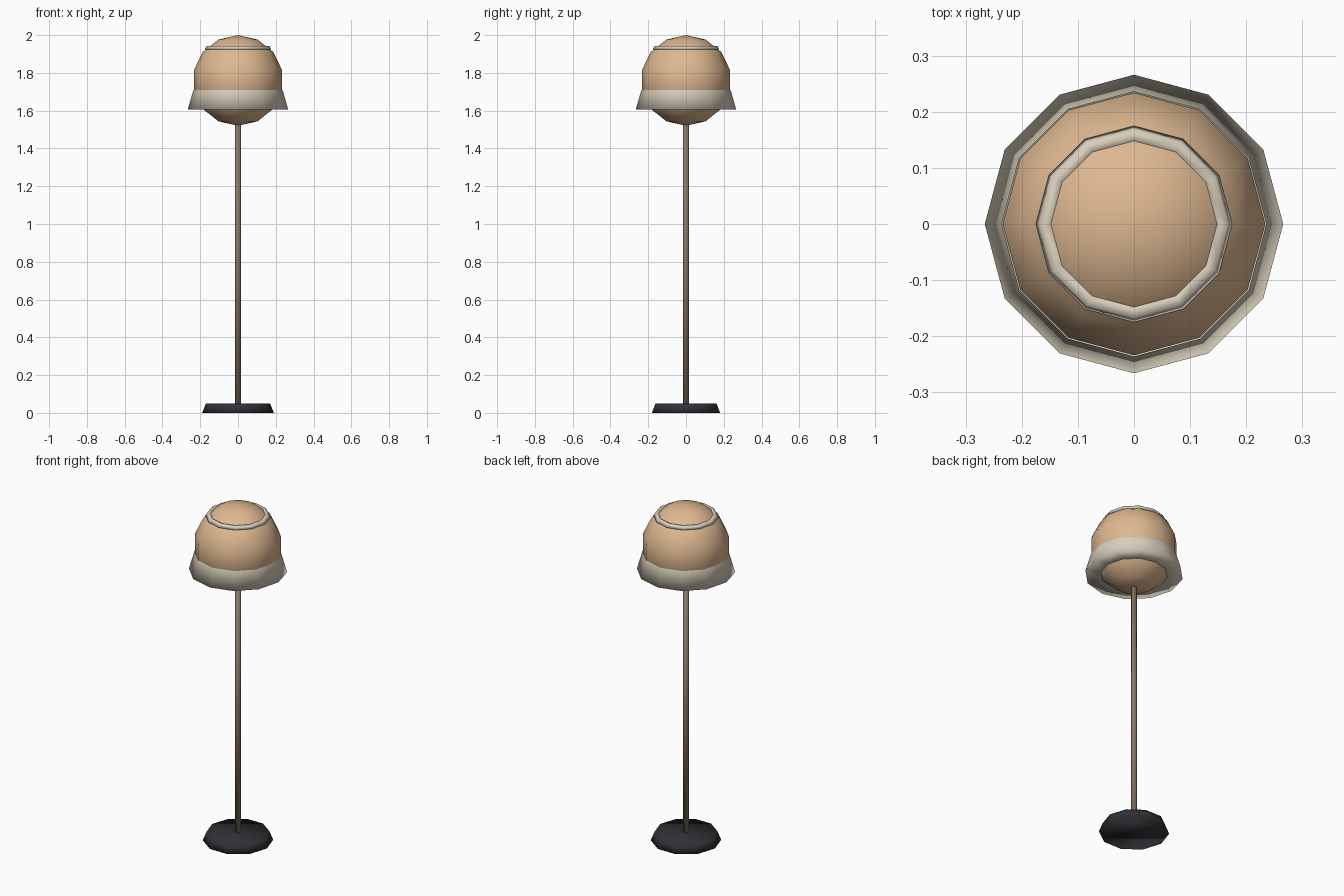
import bpy, bmesh
from math import sin, cos, pi

cube = bpy.data.objects.get("Cube")
if cube:
    bpy.data.objects.remove(cube)


def material(name, rgb):
    m = bpy.data.materials.new(name)
    m.use_nodes = True
    m.diffuse_color = (*rgb, 1)
    m.node_tree.nodes["Principled BSDF"].inputs["Base Color"].default_value = (*rgb, 1)
    return m


def lathe(name, profile, sides, mat, closed=False, caps=False):
    """Spin (radius, height) points, listed bottom to top, around z."""
    bm = bmesh.new()
    rings = [[bm.verts.new((r * cos(2 * pi * i / sides), r * sin(2 * pi * i / sides), z))
              for i in range(sides)] for r, z in profile]
    pairs = list(zip(rings, rings[1:]))
    if closed:
        pairs.append((rings[-1], rings[0]))
    for low, high in pairs:
        for i in range(sides):
            j = (i + 1) % sides
            bm.faces.new((low[i], low[j], high[j], high[i]))
    if caps:
        bm.faces.new(rings[0][::-1])
        bm.faces.new(rings[-1])
    # Collapse rings of zero radius into single poles
    bmesh.ops.remove_doubles(bm, verts=bm.verts, dist=0.0001)
    for f in bm.faces:
        f.smooth = True
    mesh = bpy.data.meshes.new(name)
    bm.to_mesh(mesh)
    bm.free()
    mesh.materials.append(mat)
    obj = bpy.data.objects.new(name, mesh)
    bpy.context.collection.objects.link(obj)
    return obj


peach = material("peach glass", (0.73, 0.48, 0.28))
cream = material("cream trim", (0.68, 0.62, 0.50))
bronze = material("bronze pole", (0.25, 0.19, 0.13))
black = material("black base", (0.03, 0.03, 0.036))

# Foot and pole
lathe("base", [(0.19, 0), (0.17, 0.05)], 10, black, caps=True)
lathe("pole", [(0.016, 0.03), (0.016, 1.55)], 8, bronze, caps=True)

# Faceted globe
rows, radius, centre = 7, 0.24, 1.76
globe = [(radius * sin(pi * k / rows), centre - radius * cos(pi * k / rows))
         for k in range(rows + 1)]
lathe("globe", globe, 12, peach)

# Flared skirt with a flat underside, and the thin ring near the top
lathe("skirt", [(0.18, 1.605), (0.266, 1.605), (0.236, 1.71)], 12, cream)
lathe("top_ring", [(0.145, 1.925), (0.175, 1.925), (0.167, 1.942), (0.145, 1.941)],
      12, cream, closed=True)
